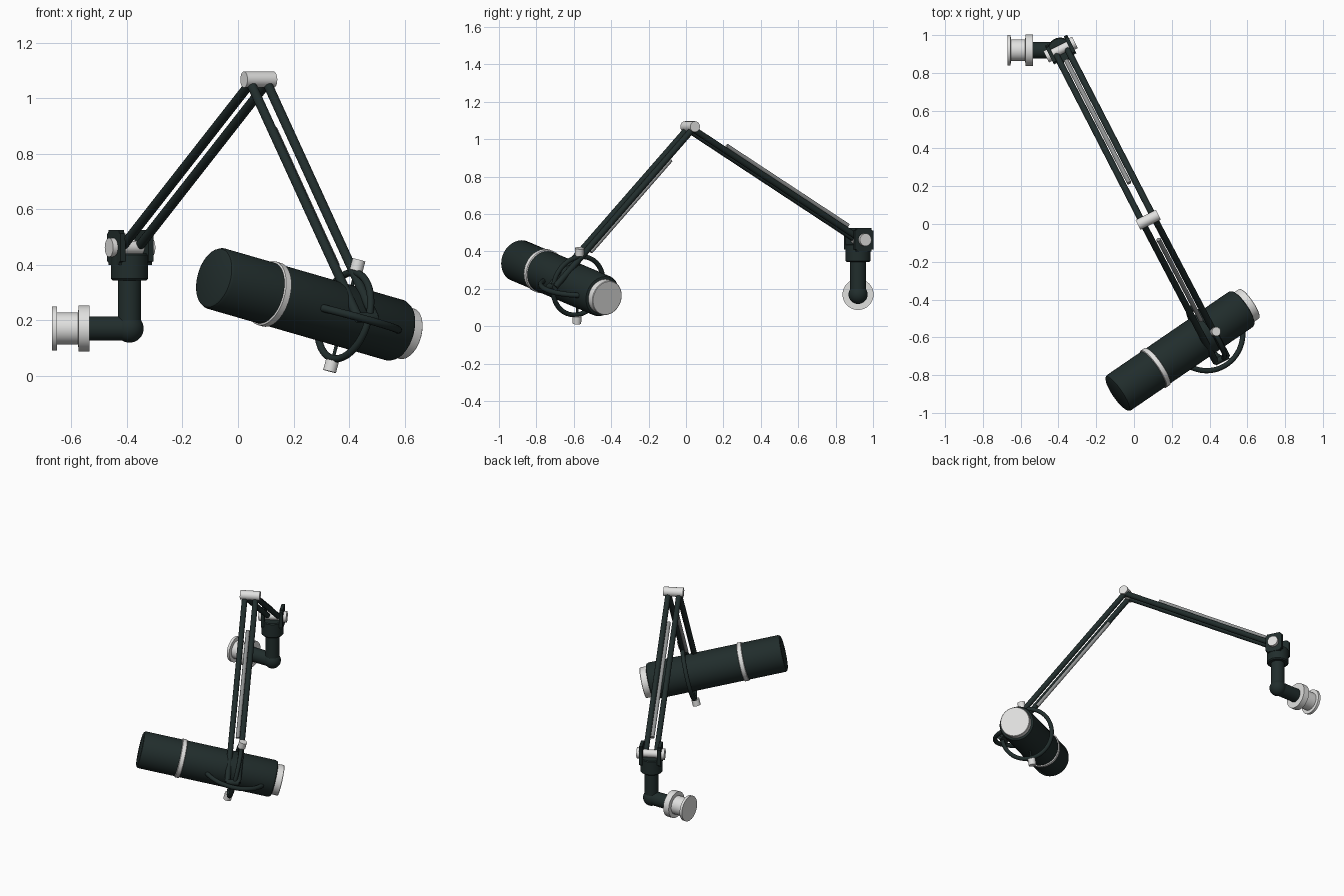
import bpy, bmesh, math
from mathutils import Vector, Matrix

if "Cube" in bpy.data.objects:
    bpy.data.objects.remove(bpy.data.objects["Cube"], do_unlink=True)


def material(name, rgb):
    m = bpy.data.materials.new(name)
    m.use_nodes = True
    m.diffuse_color = (*rgb, 1)
    m.node_tree.nodes["Principled BSDF"].inputs["Base Color"].default_value = (*rgb, 1)
    return m


DARK = material("dark green black", (0.015, 0.026, 0.025))
WHITE = material("light metal", (0.75, 0.75, 0.74))
GREY = material("spring grey", (0.28, 0.29, 0.29))


def finish(name, mesh, mat, smooth=True):
    obj = bpy.data.objects.new(name, mesh)
    bpy.context.collection.objects.link(obj)
    mesh.materials.clear()
    mesh.materials.append(mat)
    if smooth:
        bpy.ops.object.select_all(action="DESELECT")
        obj.select_set(True)
        bpy.context.view_layer.objects.active = obj
        bpy.ops.object.shade_smooth_by_angle(angle=math.radians(35))
    return obj


def lathe(name, start, axis, profile, mat, sides=32):
    """Turn a profile of (distance along axis, radius) pairs into a capped solid."""
    bm = bmesh.new()
    rings = []
    for h, r in profile:
        ring = bmesh.ops.create_circle(bm, segments=sides, radius=r,
                                       matrix=Matrix.Translation((0, 0, h)))["verts"]
        rings.append(ring)
    for a, b in zip(rings, rings[1:]):
        for i in range(sides):
            j = (i + 1) % sides
            bm.faces.new((a[i], a[j], b[j], b[i]))
    bm.faces.new(rings[0])
    bm.faces.new(rings[-1])
    bmesh.ops.recalc_face_normals(bm, faces=bm.faces)
    turn = Vector(axis).to_track_quat("Z", "Y").to_matrix().to_4x4()
    bm.transform(Matrix.Translation(start) @ turn)
    mesh = bpy.data.meshes.new(name)
    bm.to_mesh(mesh)
    bm.free()
    return finish(name, mesh, mat)


def rod(name, p, q, r, mat, sides=24):
    p, q = Vector(p), Vector(q)
    return lathe(name, p, q - p, [(0, r), ((q - p).length, r)], mat, sides)


def tube(name, points, r, mat, cyclic=False):
    curve = bpy.data.curves.new(name, "CURVE")
    curve.dimensions = "3D"
    curve.bevel_depth = r
    curve.bevel_resolution = 4
    curve.use_fill_caps = True
    spline = curve.splines.new("POLY")
    spline.points.add(len(points) - 1)
    for sp, p in zip(spline.points, points):
        sp.co = (*p, 1)
    spline.use_cyclic_u = cyclic
    temp = bpy.data.objects.new(name + "_path", curve)
    bpy.context.collection.objects.link(temp)
    bpy.context.view_layer.update()
    deps = bpy.context.evaluated_depsgraph_get()
    mesh = bpy.data.meshes.new_from_object(temp.evaluated_get(deps))
    bpy.data.objects.remove(temp, do_unlink=True)
    return finish(name, mesh, mat)


# Wall mount: flanged spool, elbow pipe and collar
mount = Vector((-0.67, 0.92, 0.17))
X, Z = Vector((1, 0, 0)), Vector((0, 0, 1))
lathe("mount_spool", mount, X,
      [(0, 0.08), (0.017, 0.08), (0.018, 0.058), (0.094, 0.058), (0.095, 0.083),
       (0.135, 0.083)], WHITE, 40)
elbow = Vector((-0.391, 0.92, 0.17))
rod("mount_pipe", mount + X * 0.12, elbow, 0.044, DARK)
bpy.ops.mesh.primitive_uv_sphere_add(segments=32, ring_count=16, radius=0.051, location=elbow)
ball = bpy.context.object
ball.name = "elbow_ball"
ball.data.materials.append(DARK)
bpy.ops.object.shade_smooth()
rod("mount_post", elbow, elbow + Z * 0.2, 0.042, DARK)
lathe("mount_collar", elbow + Z * 0.173, Z,
      [(0, 0.06), (0.007, 0.067), (0.092, 0.067), (0.097, 0.062)], DARK)

# Clevis fork with its pin and bolt heads
side = Vector((0.894, 0.447, 0)).normalized()
ahead = Vector((0.447, -0.894, 0)).normalized()
pivot = Vector((-0.389, 0.923, 0.462))
for s, label in ((1, "left"), (-1, "right")):
    bm = bmesh.new()
    bmesh.ops.create_cube(bm, size=1)
    bmesh.ops.scale(bm, vec=(0.02, 0.11, 0.125), verts=bm.verts)
    bmesh.ops.bevel(bm, geom=[e for e in bm.edges if abs((e.verts[0].co - e.verts[1].co).x) > 0.01],
                    offset=0.012, segments=3, affect="EDGES")
    frame = Matrix((side, -ahead, Z)).transposed().to_4x4()
    bm.transform(Matrix.Translation(pivot + side * s * 0.056) @ frame)
    plate = bpy.data.meshes.new("fork_plate")
    bm.to_mesh(plate)
    bm.free()
    finish("fork_plate_" + label, plate, DARK)
    rod("bolt_head_" + label, pivot + side * s * 0.06, pivot + side * s * 0.085, 0.034, WHITE)
rod("fork_pin", pivot - side * 0.06, pivot + side * 0.06, 0.024, WHITE)

# Two-part arm: paired rods, springs and the top hinge
apex = Vector((0.075, 0.022, 1.067))
top = apex - Z * 0.012
tip = Vector((0.462, -0.715, 0.21))
rod("top_hinge", apex - side * 0.06, apex + side * 0.06, 0.029, WHITE)
for label, end, first, last, lift in (("lower", pivot, 0.2, 0.92, 0.033),
                                      ("upper", tip, 0.17, 0.75, -0.033)):
    for s in (-1, 1):
        rod(f"{label}_arm_rod_{'left' if s > 0 else 'right'}", top + side * s * 0.033,
            end + side * s * 0.033, 0.017, DARK, 16)
    run = end - top
    normal = run.cross(side).normalized()
    normal *= lift if normal.z > 0 else -lift
    rod(label + "_arm_spring", top + run * first + normal, top + run * last + normal,
        0.012, GREY, 12)

# Microphone body along its own axis
nose = Vector((-0.09, -0.90, 0.353))
along = Vector((0.803, 0.549, -0.232)).normalized()
lathe("microphone_body", nose, along,
      [(0, 0.1), (0.004, 0.108), (0.014, 0.113), (0.815, 0.113), (0.828, 0.107),
       (0.832, 0.098)], DARK, 48)
lathe("microphone_band", nose + along * 0.237, along,
      [(0, 0.114), (0.003, 0.119), (0.027, 0.119), (0.03, 0.114)], WHITE, 48)
lathe("microphone_end_cap", nose + along * 0.82, along,
      [(0, 0.094), (0.05, 0.094), (0.053, 0.091)], WHITE, 48)

# Suspension ring, knobs and front handle arc
centre = nose + along * 0.589
up = Vector((0.26, 0.04, 0.965))
up = (up - along * up.dot(along)).normalized()
out = along.cross(up)
ring = [centre + (up * math.sin(a) + out * math.cos(a)) * 0.16
        for a in (math.tau * i / 64 for i in range(64))]
tube("suspension_ring", ring, 0.013, DARK, cyclic=True)
arc = [centre + (along * math.sin(a) + out * math.cos(a)) * 0.2
       for a in (math.radians(-58 + 116 * i / 32) for i in range(33))]
tube("handle_arc", arc, 0.014, DARK)
for s, label in ((1, "upper"), (-1, "lower")):
    rod(label + "_knob_pin", centre + up * s * 0.1, centre + up * s * 0.18, 0.006, DARK, 12)
    rod(label + "_knob", centre + up * s * 0.167, centre + up * s * 0.208, 0.024, WHITE)
# Joint between the arm rods and the ring
rod("arm_joint", tip - side * 0.04, tip + side * 0.04, 0.018, DARK)
